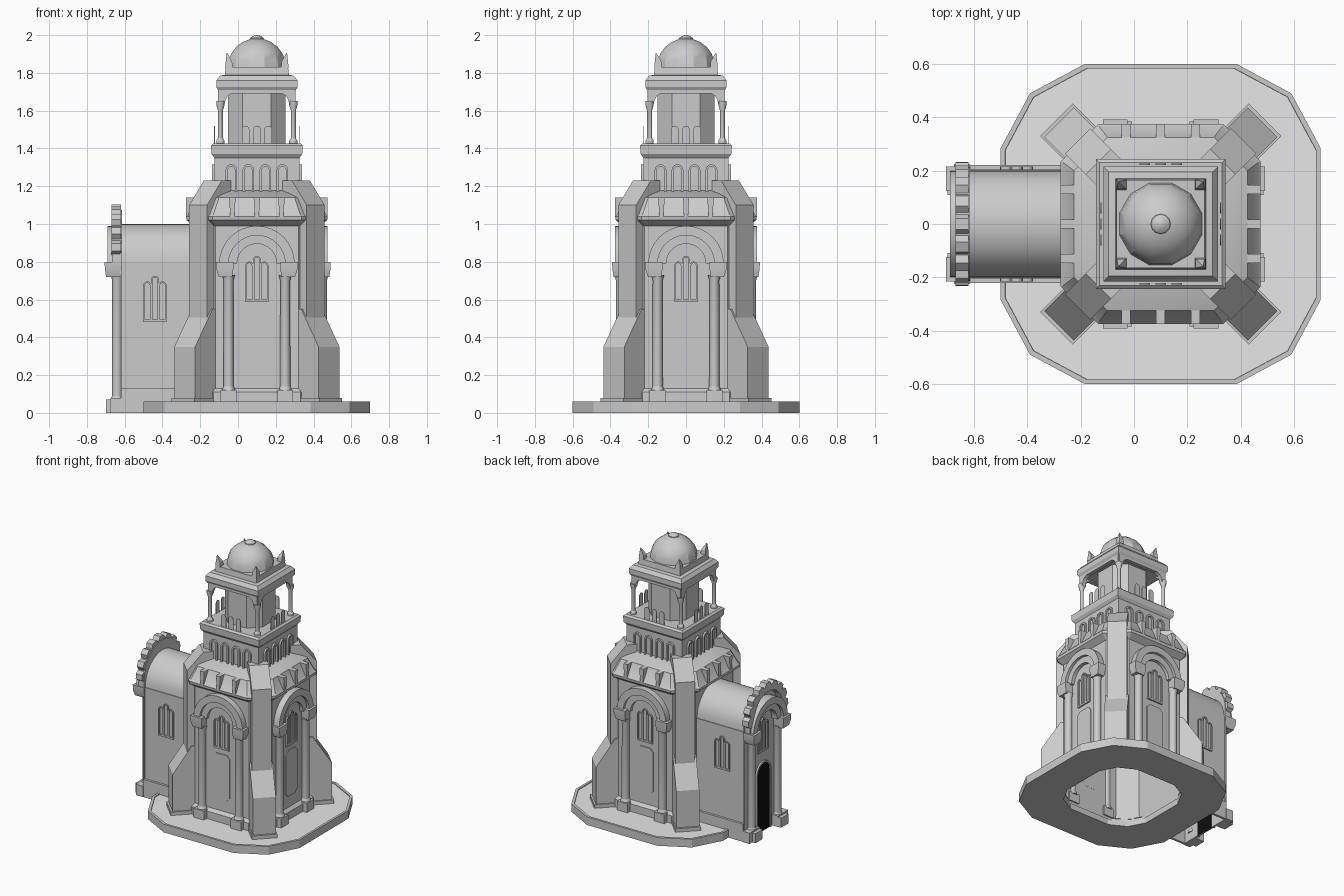
import bpy, bmesh, math
from mathutils import Matrix

if "Cube" in bpy.data.objects:
    bpy.data.objects.remove(bpy.data.objects["Cube"])

def material(name, v):
    m = bpy.data.materials.new(name)
    m.diffuse_color = (v, v, v, 1)
    m.use_nodes = True
    m.node_tree.nodes["Principled BSDF"].inputs["Base Color"].default_value = m.diffuse_color
    return m
STONE, FLOOR, BLACK = material("grey_stone", 0.6), material("pale_floor", 0.8), material("black_opening", 0.004)
T = Matrix.Translation
def RZ(deg): return Matrix.Rotation(math.radians(deg), 4, 'Z')
C = T((0.1, 0, 0))                                   # tower axis
SIDES = [C @ RZ(90 * k) for k in range(4)]           # front, right, back, left
DIAG = [C @ RZ(45 + 90 * k) for k in range(4)]
CHAPEL = T((-0.315, 0, 0)) @ RZ(-90)                 # facade faces -x

def make(name, verts, faces, mats=(C,), mat=STONE):
    """One mesh, one object per placement matrix."""
    me = bpy.data.meshes.new(name)
    me.from_pydata(verts, [], faces)
    bm = bmesh.new()
    bm.from_mesh(me)
    bmesh.ops.recalc_face_normals(bm, faces=bm.faces)
    bm.to_mesh(me)
    bm.free()
    me.materials.append(mat)
    for m in mats:
        ob = bpy.data.objects.new(name, me)
        ob.matrix_world = m
        bpy.context.collection.objects.link(ob)

def loft(name, rings, mats=(C,), bottom=True, top=True, closed=True, mat=STONE):
    n = len(rings[0])
    verts = [p for r in rings for p in r]
    faces = [(k*n+i, k*n+(i+1) % n, (k+1)*n+(i+1) % n, (k+1)*n+i)
             for k in range(len(rings) - 1) for i in range(n if closed else n - 1)]
    if bottom: faces.append(tuple(range(n))[::-1])
    if top: faces.append(tuple(range(len(verts) - n, len(verts))))
    make(name, verts, faces, mats, mat)

def prism(name, outline, y0, y1, mats=(C,), mat=STONE):
    loft(name, [[(x, y0, z) for x, z in outline], [(x, y1, z) for x, z in outline]], mats, mat=mat)

def box(name, x0, x1, y0, y1, z0, z1, mats=(C,)):
    prism(name, [(x0, z0), (x1, z0), (x1, z1), (x0, z1)], y0, y1, mats)

def lathe(name, prof, n, mats=(C,), turn=0.0):
    loft(name, [[(r*math.cos(2*math.pi*i/n+turn), r*math.sin(2*math.pi*i/n+turn), z)
                 for i in range(n)] for r, z in prof], mats)

def arc(r, zs, x=0, n=16):
    return [(x + r*math.cos(math.pi*i/n), zs + r*math.sin(math.pi*i/n)) for i in range(n + 1)]

def arch(w, z0, zs, x=0, n=16):                      # solid arched outline
    return [(x + w, z0)] + arc(w, zs, x, n) + [(x - w, z0)]

def arch_ring(w, wi, z0, zs, x=0, n=16):             # arched frame outline
    return arch(w, z0, zs, x, n) + arch(wi, z0, zs, x, n)[::-1]

def octa(a, b, z):
    return [(b, -a, z), (a, -b, z), (a, b, z), (b, a, z), (-b, a, z), (-a, b, z), (-a, -b, z), (-b, -a, z)]

def sq(a, z, x=0, y=0):
    return [(x - a, y - a, z), (x + a, y - a, z), (x + a, y + a, z), (x - a, y + a, z)]

# twelve-sided base slab with raised rim and pale floor, hollow below
def base(s, z):
    pts = []
    for k in range(4):
        c, d = round(math.cos(k*math.pi/2)), round(math.sin(k*math.pi/2))
        for x, y in ((.285, -.6), (.49, -.49), (.6, -.285)):
            pts.append(((x*c - y*d)*s, (x*d + y*c)*s, z))
    return pts
loft("base_slab", [base(.57, .05), base(.57, 0), base(1, 0), base(1, .06), base(.972, .06), base(.97, .05)],
     bottom=False, top=False)
loft("base_floor", [base(.972, .054), base(.57, .054)], bottom=False, top=False, mat=FLOOR)

# octagonal tower body with cornice and stepped roof
loft("tower_plinth", [octa(.352, .23, .05), octa(.352, .23, .11), octa(.33, .22, .13)], bottom=False, top=False)
loft("tower_body", [octa(.33, .22, .03), octa(.33, .22, .99), octa(.372, .235, 1.02), octa(.375, .235, 1.04),
                    octa(.365, .23, 1.05), octa(.325, .20, 1.14), octa(.22, .15, 1.18)], bottom=False)
for x in (-.13, 0, .13):
    prism("roof_rib", [(x-.011, 1.04), (x+.011, 1.04), (x+.017, 1.14), (x-.017, 1.14)], -.375, -.31, SIDES)

# diagonal buttresses
prism("buttress_lower", [(.385, .05), (.54, .05), (.54, .35), (.41, .55), (.385, .55)], -.078, .078, DIAG)
box("buttress_foot", .385, .553, -.086, .086, .05, .08, DIAG)
prism("buttress_upper", [(.385, .5), (.44, .5), (.44, 1.1), (.33, 1.23), (.26, 1.23), (.26, 1.16), (.385, 1.03)],
      -.067, .067, DIAG)

# arched portals on three tower sides and the chapel facade
def portal(mats, z0, dy):
    prism("portal_outer_arch", arch_ring(.2, .15, .79, .79), -.375, -.328 + dy, mats)
    prism("portal_inner_arch", arch_ring(.15, .105, .79, .79), -.355, -.328 + dy, mats)
    for s in (-1, 1):
        at = [m @ T((s*.15, -.345 + dy, 0)) for m in mats]
        lathe("portal_column", [(.034, z0+.06), (.034, z0+.075), (.027, z0+.09), (.026, .7), (.034, .73)], 16, at)
        loft("portal_capital", [sq(.036, .72, s*.165, -.347), sq(.045, .76, s*.17, -.345),
                                sq(.046, .8, s*.17, -.345)], mats)
        box("portal_column_base", s*.15-.042, s*.15+.042, -.385, -.32 + dy, z0, z0+.07, mats)
portal(SIDES[:3], .05, 0)
portal([CHAPEL], 0, .02)

# triple windows
wins = [m @ T((0, -.33, .595)) for m in SIDES[:3]] + [CHAPEL @ T((0, -.309, .595))]
wins += [T((-.44, -.205, .49)), T((-.44, .205, .49)) @ RZ(180)]
for x, zs in ((-.04, .185), (0, .215), (.04, .185)):
    prism("window_light", arch_ring(.021, .013, 0, zs, x, 8), -.01, .001, wins)
box("window_sill", -.062, .062, -.01, .001, -.008, .004, wins)

# chamfered blind panels below the tower windows
def cham(w, a, b, c):
    return [(w-c, a), (w, a+c), (w, b-c), (w-c, b), (c-w, b), (-w, b-c), (-w, a+c), (c-w, a)]
prism("blind_panel", cham(.067, .215, .55, .025), -.337, -.329, SIDES[:3])

# barrel-vaulted chapel
sect = [(.205, 0), (.205, .8)] + arc(.2, .8) + [(-.205, .8), (-.205, 0)]
loft("chapel_vault", [[(x, y, z) for y, z in sect] for x in (-.615, -.229)], (Matrix(),),
     bottom=False, top=False, closed=False)
for s in (-1, 1):
    prism("chapel_plinth", [(-.62, 0), (-.24, 0), (-.24, .13), (-.62, .13)], s*.205, s*.222, (Matrix(),))
    box("facade_plinth", s*.165-.06, s*.165+.06, -.36, -.3, 0, .08, [CHAPEL])
prism("chapel_facade", arch(.213, 0, .86), -.31, -.3, [CHAPEL])
prism("chapel_door", arch(.072, .0, .43), -.313, -.297, [CHAPEL], BLACK)
prism("door_frame", arch_ring(.085, .072, 0, .43), -.322, -.305, [CHAPEL])
# stepped gable blocks around the facade arch
gable = [CHAPEL @ T((0, 0, .87)) @ Matrix.Rotation(math.radians(a), 4, 'Y') for a in range(-88, 89, 22)]
prism("gable_block", [(-.042, .165), (.042, .165), (.042, .195), (.02, .232), (-.02, .232), (-.042, .195)],
      -.355, -.305, gable)
prism("gable_band", arch_ring(.208, .17, .8, .87), -.352, -.305, [CHAPEL])

# square drum with arched windows and cornice
loft("drum", [sq(.225, 1.165), sq(.225, 1.35), sq(.24, 1.37), sq(.243, 1.415), sq(.23, 1.427)])
for x in (-.135, -.045, .045, .135):
    prism("drum_window_frame", arch_ring(.031, .019, 1.16, 1.285, x, 8), -.238, -.222, SIDES)
    box("drum_window_sill", x-.031, x+.031, -.238, -.222, 1.15, 1.162, SIDES)

# belfry: core, corner columns, lintels, thin pales
loft("belfry_core", [octa(.152, .075, 1.42), octa(.152, .075, 1.72)])
at = [m @ T((.193, -.193, 0)) for m in SIDES]
lathe("belfry_column", [(.022, 1.42), (.022, 1.44), (.013, 1.455), (.013, 1.6), (.022, 1.63), (.022, 1.65)], 12, at)
half = [(.2, 1.63), (.172, 1.63), (.167, 1.655), (.155, 1.678), (.13, 1.692)]
prism("belfry_lintel", half + [(-x, z) for x, z in half[::-1]] + [(-.2, 1.72), (.2, 1.72)],
      -.205, -.178, SIDES)
for x in (-.06, 0, .06):
    prism("parapet_pale", arch(.02, 1.42, 1.5, x, 8), -.226, -.222, SIDES)

# belfry cornice, corner horns, dome
loft("belfry_cornice", [sq(.2, 1.70), sq(.215, 1.725), sq(.215, 1.76), sq(.195, 1.785),
                        sq(.17, 1.79), sq(.165, 1.83)])
loft("corner_horn", [sq(.02, 1.825, .148, -.148), sq(.017, 1.86, .148, -.148), sq(.002, 1.905, .158, -.158)], SIDES)
dome = [(.16*math.cos(math.radians(a)), 1.828 + .155*math.sin(math.radians(a))) for a in range(0, 90, 15)]
lathe("dome", dome + [(.01, 1.985)], 12, turn=math.pi/12)
lathe("dome_knob", [(.04, 1.97), (.036, 1.984), (.022, 1.995), (.004, 2.0)], 12)

# smooth curved parts, keep hard edges
bpy.ops.object.select_all(action='SELECT')
bpy.context.view_layer.objects.active = bpy.context.selected_objects[0]
bpy.ops.object.shade_smooth_by_angle(angle=math.radians(24))
